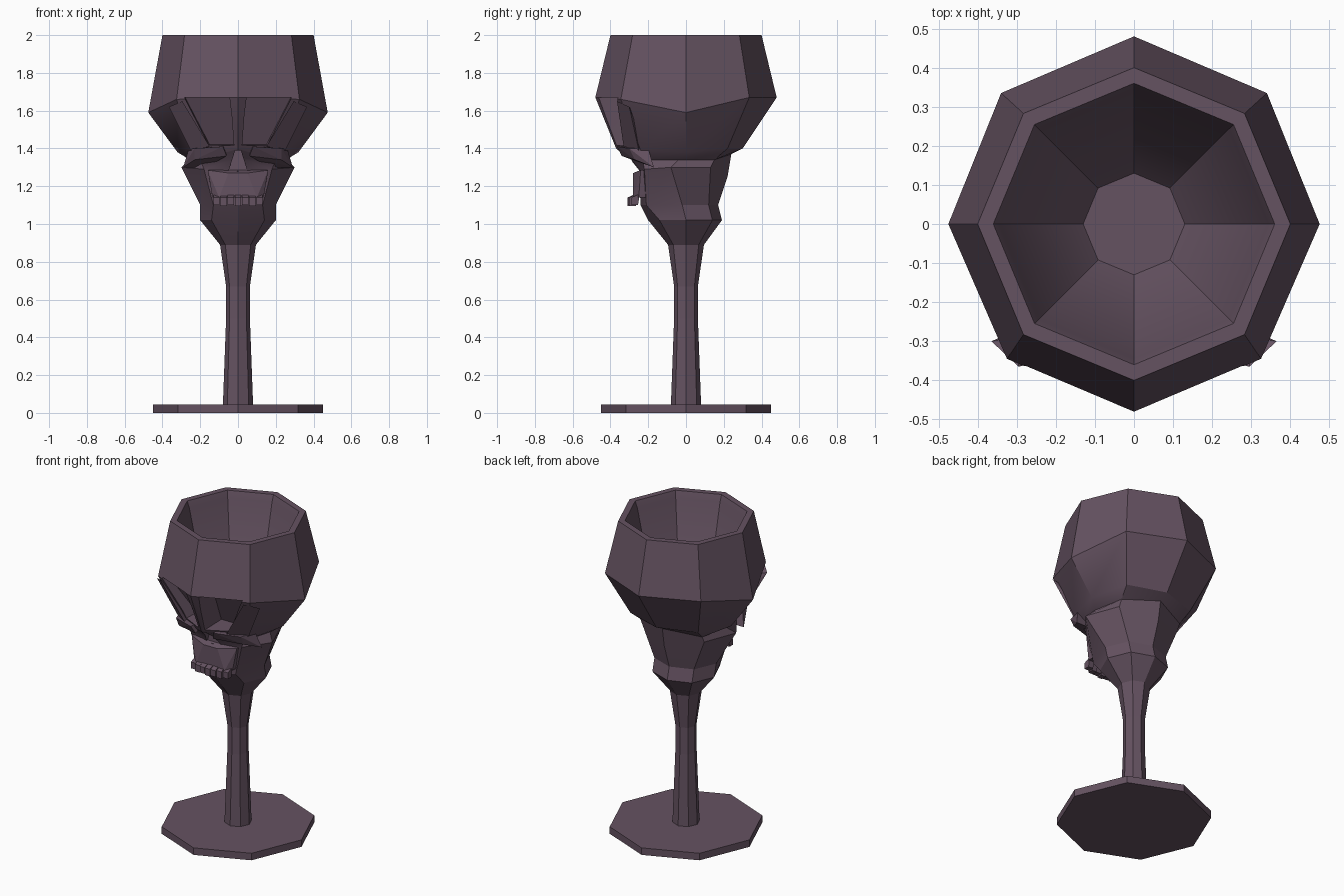
import bpy, bmesh, math

if "Cube" in bpy.data.objects:
    bpy.data.objects.remove(bpy.data.objects["Cube"])

DARK = bpy.data.materials.new("dark_plum")
DARK.diffuse_color = (0.13, 0.085, 0.12, 1)
DARK.use_nodes = True
DARK.node_tree.nodes["Principled BSDF"].inputs["Base Color"].default_value = DARK.diffuse_color


def make(name, bm):
    bmesh.ops.recalc_face_normals(bm, faces=bm.faces)
    me = bpy.data.meshes.new(name)
    bm.to_mesh(me)
    bm.free()
    ob = bpy.data.objects.new(name, me)
    bpy.context.collection.objects.link(ob)
    me.materials.append(DARK)
    return ob


def loft(bm, rings):
    loops = [[bm.verts.new(p) for p in r] for r in rings]
    n = len(loops[0])
    for a, b in zip(loops, loops[1:]):
        for i in range(n):
            bm.faces.new((a[i], a[(i + 1) % n], b[(i + 1) % n], b[i]))
    bm.faces.new(loops[0])
    bm.faces.new(loops[-1])


def octagon(r, z):
    return [(r * math.sin(k * math.pi / 4), -r * math.cos(k * math.pi / 4), z) for k in range(8)]


def half_ring(front, fc, side, bc, back):
    # front/back = (y, z); the rest = (x, y, z), mirrored across x
    m = lambda p: (-p[0], p[1], p[2])
    return [(0, *front), fc, side, bc, (0, *back), m(bc), m(side), m(fc)]


def hull(bm, pts):
    vs = [bm.verts.new(p) for p in pts]
    bmesh.ops.convex_hull(bm, input=vs)


def mirrored_hulls(name, shapes):
    bm = bmesh.new()
    for s in (1, -1):
        for pts in shapes:
            hull(bm, [(s * x, y, z) for x, y, z in pts])
    return make(name, bm)


# foot and stem
bm = bmesh.new()
loft(bm, [octagon(0.45, 0), octagon(0.45, 0.045)])
make("foot", bm)
bm = bmesh.new()
loft(bm, [octagon(r, z) for r, z in ((.08, .04), (.063, .5), (.063, .67), (.095, .89), (.095, .9))])
make("stem", bm)

# skull bowl, outside from the neck up, then down the inside
bm = bmesh.new()
loft(bm, [
    octagon(.095, .89),
    half_ring((-.2, 1.02), (.14, -.14, 1.02), (.2, 0, 1.02), (.14, .14, 1.02), (.19, 1.02)),
    half_ring((-.24, 1.1), (.13, -.21, 1.1), (.2, -.02, 1.1), (.14, .12, 1.1), (.17, 1.1)),
    half_ring((-.25, 1.27), (.18, -.22, 1.29), (.3, -.08, 1.3), (.22, .13, 1.3), (.22, 1.25)),
    half_ring((-.3, 1.34), (.2, -.23, 1.34), (.255, -.04, 1.34), (.22, .15, 1.34), (.24, 1.37)),
    half_ring((-.37, 1.4), (.25, -.24, 1.39), (.32, 0, 1.38), (.24, .22, 1.4), (.3, 1.4)),
    half_ring((-.48, 1.67), (.325, -.345, 1.66), (.475, 0, 1.59), (.34, .335, 1.67), (.48, 1.67)),
    octagon(.4, 2.0), octagon(.36, 2.0), octagon(.345, 1.96),
    octagon(.265, 1.6), octagon(.13, 1.43),
])
skull = make("skull_bowl", bm)


def carve(target, cutter):
    mod = target.modifiers.new("carve", 'BOOLEAN')
    mod.operation = 'DIFFERENCE'
    mod.solver = 'EXACT'
    mod.object = cutter
    cutter.hide_render = True
    bpy.context.view_layer.objects.active = target
    bpy.ops.object.modifier_apply(modifier=mod.name)
    bpy.data.objects.remove(cutter)


# eye sockets
carve(skull, mirrored_hulls("eye_cutter", [[
    (.05, -.6, 1.67), (.3, -.6, 1.67), (.17, -.6, 1.41), (.022, -.6, 1.41),
    (.04, -.315, 1.67), (.28, -.315, 1.67), (.15, -.2, 1.42), (.022, -.2, 1.42)]]))
# nose opening
bm = bmesh.new()
hull(bm, [(x, y, z) for y in (-.6, -.24) for x, z in ((-.05, 1.28), (.05, 1.28), (.015, 1.39), (-.015, 1.39))])
carve(skull, make("nose_cutter", bm))
bpy.ops.object.select_all(action='DESELECT')
skull.select_set(True)
bpy.context.view_layer.objects.active = skull
bpy.ops.object.shade_smooth_by_angle(angle=math.radians(25))

# outer eye struts and cheekbones
mirrored_hulls("eye_struts", [[
    (.295, -.365, 1.65), (.365, -.3, 1.62), (.3, -.29, 1.6),
    (.15, -.33, 1.41), (.25, -.25, 1.39), (.18, -.22, 1.4)]])
mirrored_hulls("cheekbones", [[
    (.08, -.365, 1.41), (.23, -.3, 1.4), (.26, -.2, 1.4), (.07, -.24, 1.41),
    (.06, -.34, 1.36), (.23, -.27, 1.34), (.29, -.17, 1.3), (.17, -.17, 1.3)]])

# upper jaw panel
bm = bmesh.new()
hull(bm, [(s * x, y, z) for s in (1, -1) for x, y, z in (
    (.05, -.28, 1.27), (.16, -.24, 1.285), (.16, -.1, 1.28),
    (.1, -.28, 1.14), (.135, -.25, 1.14), (.13, -.1, 1.14))])
make("upper_jaw", bm)

# teeth following the curve of the jaw
bm = bmesh.new()
for k in range(-3, 4):
    x = k * .038
    y = -.295 + 1.6 * x * x
    drop = .1 if k % 2 else .095
    hull(bm, [(x + dx, y + dy, z) for dx in (-.017, .017)
              for dy, z in ((-.015, 1 + drop), (.02, 1 + drop), (-.015, 1.14), (.03, 1.16))])
make("teeth", bm)
